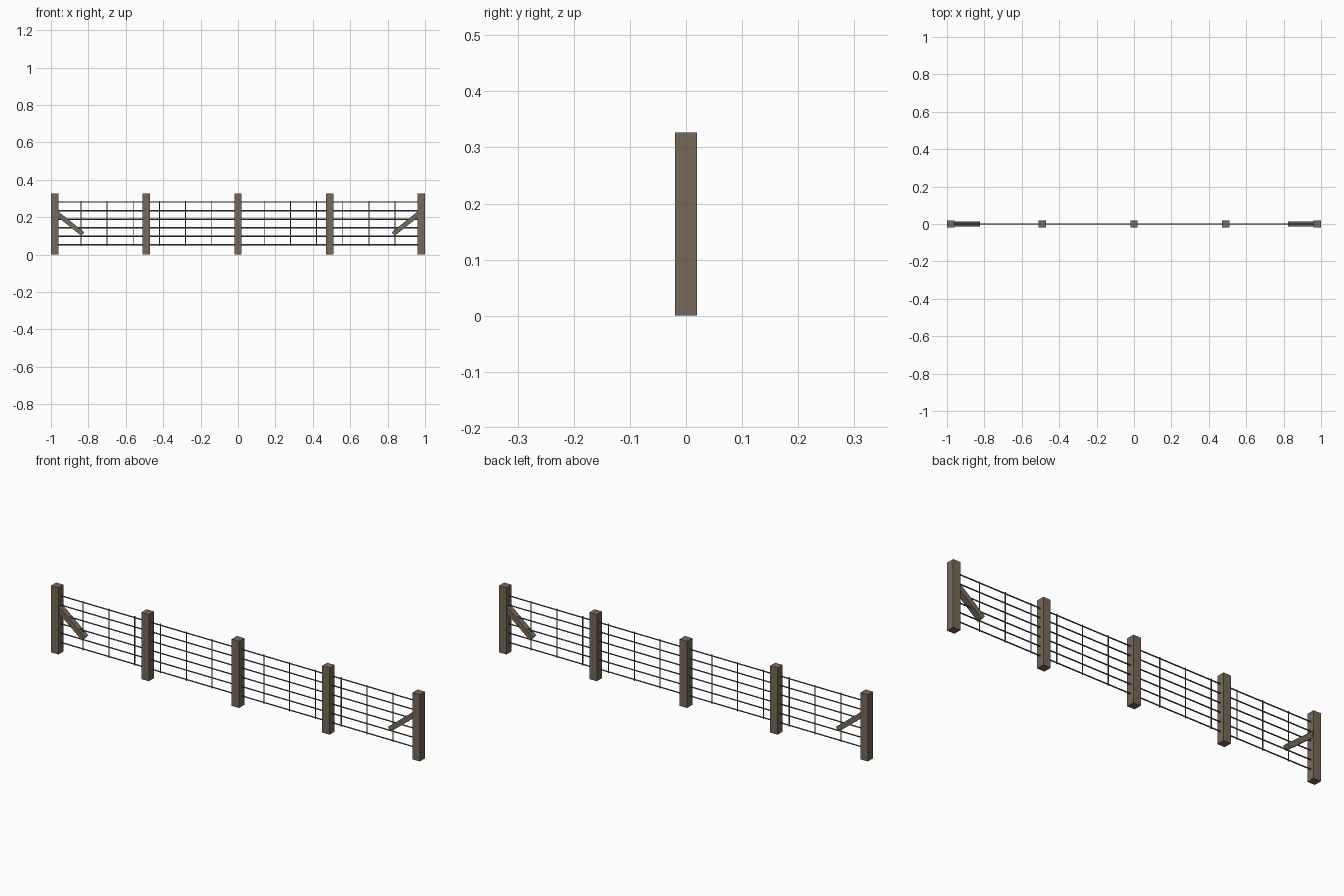
import bpy, math
from mathutils import Vector

if "Cube" in bpy.data.objects:
    bpy.data.objects.remove(bpy.data.objects["Cube"])


def material(name, rgb):
    m = bpy.data.materials.new(name)
    m.diffuse_color = (*rgb, 1)
    m.use_nodes = True
    m.node_tree.nodes["Principled BSDF"].inputs["Base Color"].default_value = m.diffuse_color
    return m


WOOD = material("weathered_wood", (0.18, 0.14, 0.10))
STEEL = material("wire_steel", (0.10, 0.11, 0.12))


def box(name, center, size, angle_y=0.0):
    bpy.ops.mesh.primitive_cube_add(size=1, location=center, rotation=(0, angle_y, 0))
    o = bpy.context.object
    o.name = name
    o.scale = size
    o.data.materials.append(WOOD)
    return o


def wire(name, start, end, radius):
    a, b = Vector(start), Vector(end)
    bpy.ops.mesh.primitive_cylinder_add(vertices=6, radius=radius, depth=(b - a).length,
                                        location=(a + b) / 2)
    o = bpy.context.object
    o.name = name
    o.rotation_euler = (b - a).to_track_quat('Z', 'Y').to_euler()
    o.data.materials.append(STEEL)
    return o


POST_H, POST_W = 0.327, 0.04

# Five square posts
for i in range(-2, 3):
    box(f"post_{i + 3}", (i * 0.49, 0, POST_H / 2), (POST_W, POST_W, POST_H))

# Six horizontal strands
for i in range(6):
    z = 0.052 + i * 0.0457
    wire(f"strand_{i + 1}", (-0.98, 0, z), (0.98, 0, z), 0.0033)

# Thin vertical stays tying the strands together
for i in range(-6, 7):
    wire(f"stay_{i + 7}", (i * 0.14, 0, 0.046), (i * 0.14, 0, 0.287), 0.0024)

# Diagonal braces leaning on the end posts
for side, label in ((-1, "left"), (1, "right")):
    top, foot = Vector((side * 0.98, 0, 0.23)), Vector((side * 0.83, 0, 0.11))
    d = foot - top
    box(f"brace_{label}", (top + foot) / 2, (d.length, 0.028, 0.025),
        -math.atan2(d.z, d.x))
